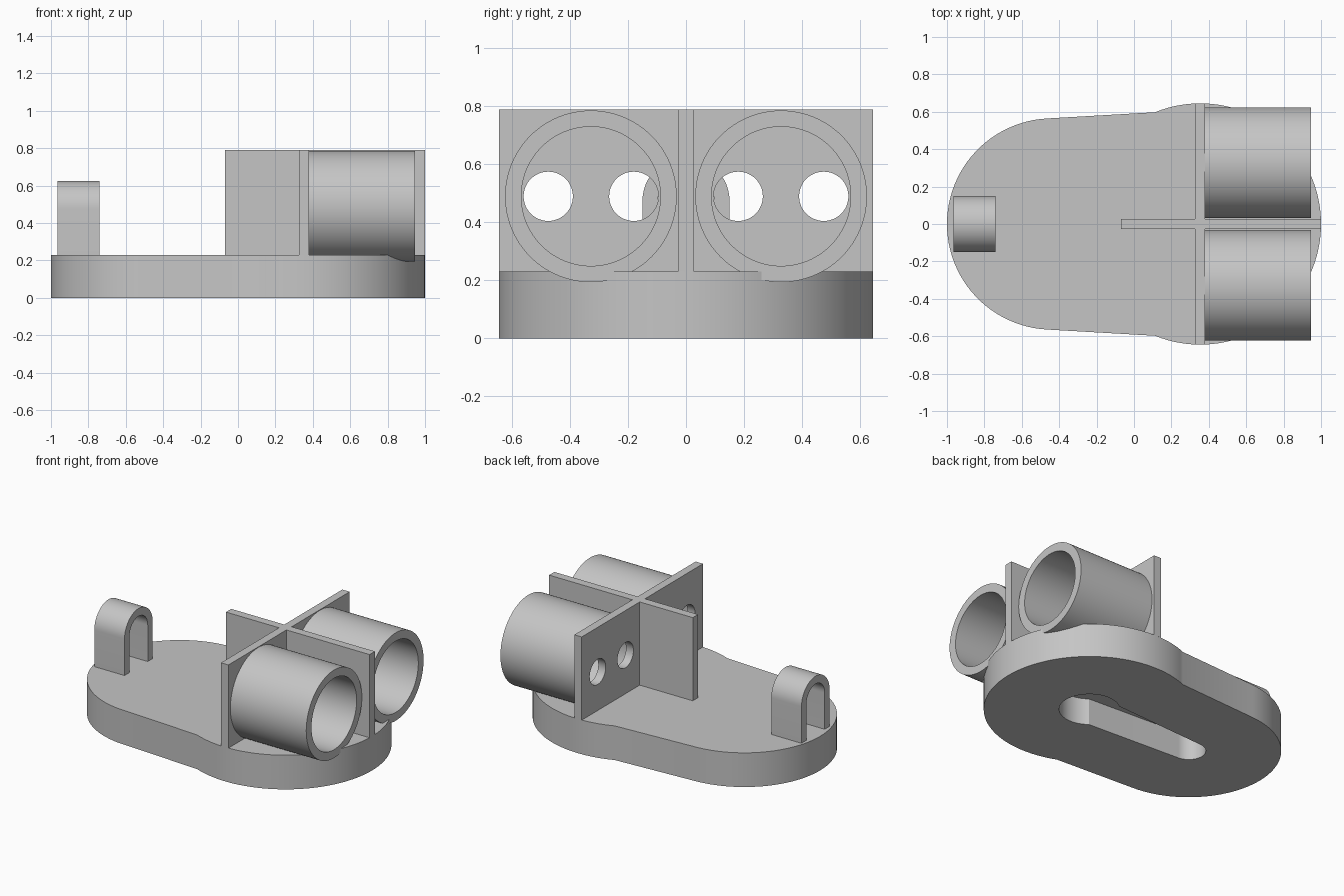
import bpy, bmesh
from math import pi, cos, sin, sqrt, atan2, radians
from mathutils import Vector

cube = bpy.data.objects.get("Cube")
if cube:
    bpy.data.objects.remove(cube, do_unlink=True)

GREY = (0.56, 0.56, 0.56, 1.0)
grey = bpy.data.materials.new("light grey")
grey.use_nodes = True
grey.diffuse_color = GREY
grey.node_tree.nodes["Principled BSDF"].inputs["Base Color"].default_value = GREY

BASE_TOP, WALL_TOP = 0.23, 0.79
TUBE_Y, TUBE_Z = 0.328, 0.49
WALL_X0, WALL_X1 = 0.325, 0.38


def arc(cx, cy, r, a0, a1, n):
    return [(cx + r * cos(a0 + (a1 - a0) * i / n), cy + r * sin(a0 + (a1 - a0) * i / n))
            for i in range(n + 1)]


def circle(cx, cy, r, n=64):
    return arc(cx, cy, r, 0, 2 * pi, n)[:-1]


def prism(name, outline, lo, hi, axis="z"):
    """Extrude an outline along z (outline in x, y) or along x (outline in y, z)."""
    place = (lambda u, v, w: (u, v, w)) if axis == "z" else (lambda u, v, w: (w, u, v))
    bm = bmesh.new()
    face = bm.faces.new([bm.verts.new(place(u, v, lo)) for u, v in outline])
    grown = bmesh.ops.extrude_face_region(bm, geom=[face])["geom"]
    shift = Vector(place(0, 0, hi - lo))
    bmesh.ops.translate(bm, vec=shift, verts=[e for e in grown if isinstance(e, bmesh.types.BMVert)])
    bmesh.ops.recalc_face_normals(bm, faces=bm.faces)
    mesh = bpy.data.meshes.new(name)
    bm.to_mesh(mesh)
    bm.free()
    mesh.materials.append(grey)
    obj = bpy.data.objects.new(name, mesh)
    bpy.context.collection.objects.link(obj)
    return obj


def select(obj):
    bpy.ops.object.select_all(action="DESELECT")
    obj.select_set(True)
    bpy.context.view_layer.objects.active = obj


def cut(obj, cutter):
    mod = obj.modifiers.new("cut", "BOOLEAN")
    mod.operation, mod.solver, mod.object = "DIFFERENCE", "EXACT", cutter
    select(obj)
    bpy.ops.object.modifier_apply(modifier=mod.name)
    bpy.data.objects.remove(cutter, do_unlink=True)


def smooth(obj):
    select(obj)
    bpy.ops.object.shade_smooth_by_angle(angle=radians(30))


def rectangle(x0, x1, y0, y1):
    return [(x0, y0), (x1, y0), (x1, y1), (x0, y1)]


def sole_outline(inset):
    """Two round ends joined by slightly flaring straight sides."""
    small, big = 0.565 - inset, 0.645 - inset
    small_x, big_x, flare = -0.435, 0.355, radians(3.3)
    start = Vector((small_x - small * sin(flare), small * cos(flare)))
    along = Vector((cos(flare), sin(flare)))
    rel = start - Vector((big_x, 0))
    b = rel.dot(along)
    hit = rel + along * (-b - sqrt(b * b - rel.length_squared + big * big))
    turn = atan2(hit.y, hit.x)
    return (arc(small_x, 0, small, pi / 2 + flare, 1.5 * pi - flare, 48)
            + arc(big_x, 0, big, -turn, turn, 72))


# Base with a blind recess underneath
base = prism("base", sole_outline(0), 0, BASE_TOP)
cut(base, prism("recess_cutter", sole_outline(0.46), -0.1, 0.18))
smooth(base)

# Cross wall with two round holes behind each tube
wall = prism("cross_wall", rectangle(-0.645, 0.645, BASE_TOP, WALL_TOP), WALL_X0, WALL_X1, "x")
for y in (-0.475, -0.18, 0.18, 0.475):
    cut(wall, prism("hole_cutter", circle(y, TUBE_Z, 0.085, 48), 0.2, 0.5, "x"))
smooth(wall)

# Lengthwise divider on both sides of the cross wall
for name, x0, x1 in (("divider_inner", -0.07, WALL_X0), ("divider_outer", WALL_X1, 1.0)):
    prism(name, rectangle(x0, x1, -0.028, 0.028), BASE_TOP, WALL_TOP)

# Pair of open tubes
for name, side in (("tube_left", 1), ("tube_right", -1)):
    tube = prism(name, circle(side * TUBE_Y, TUBE_Z, 0.296, 96), WALL_X1, 0.945, "x")
    cut(tube, prism("bore_cutter", circle(side * TUBE_Y, TUBE_Z, 0.24, 96), 0.3, 1.1, "x"))
    smooth(tube)

# Arched loop at the far end
loop_z = 0.475
arch = ([(0.15, BASE_TOP)] + arc(0, loop_z, 0.15, 0, pi, 32) + [(-0.15, BASE_TOP)]
        + [(-0.097, BASE_TOP)] + arc(0, loop_z, 0.097, pi, 0, 32) + [(0.097, BASE_TOP)])
smooth(prism("arched_loop", arch, -0.965, -0.74, "x"))
